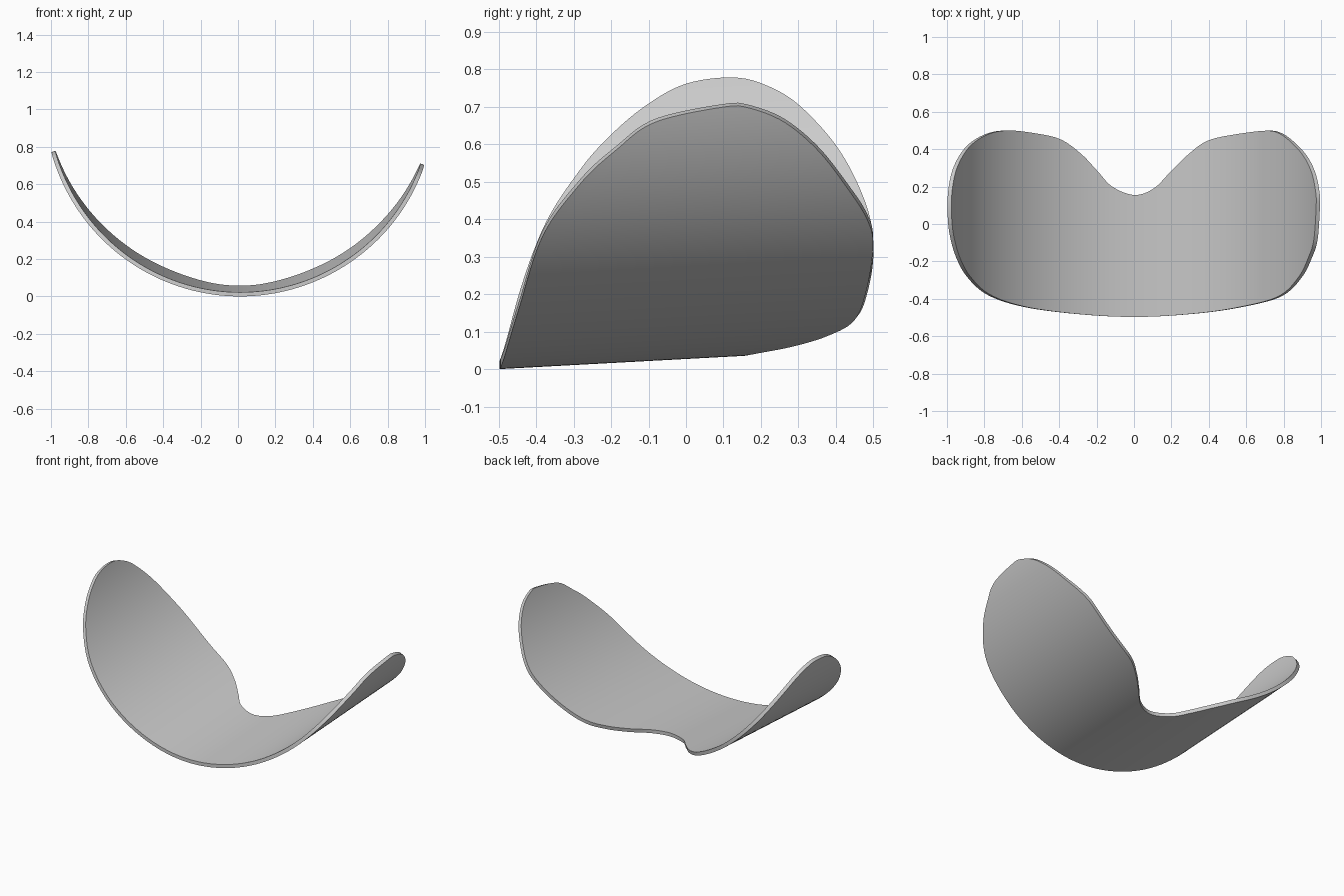
import bpy, bmesh
from math import radians, sin, cos, hypot

if "Cube" in bpy.data.objects:
    bpy.data.objects.remove(bpy.data.objects["Cube"])

R, CX, TILT, THICK = 1.058, 0.0115, 0.054, 0.022
COLS, ROWS = 160, 24

# Rim outline as (angle round the cylinder in degrees, y), left tip to right tip
lower = [(-72.4, .12), (-71.8, 0), (-69, -.10), (-64.6, -.195), (-58.7, -.283),
         (-49, -.377), (-35, -.442), (-17, -.482), (0, -.497), (17, -.480),
         (32, -.445), (47.5, -.385), (57, -.283), (62.5, -.184), (66.5, -.083)]
upper = [(68.3, .10), (67.9, .17), (65.3, .265), (60.1, .358), (53, .438),
         (47.6, .484), (42.5, .499), (31.9, .482), (21.9, .447), (15.8, .375),
         (10.4, .283), (5.2, .190), (-.6, .155), (-7.1, .200), (-11.5, .283),
         (-16.5, .375), (-22.9, .452), (-31, .484), (-41.3, .500), (-50.1, .478),
         (-59.6, .410), (-67.3, .305), (-71, .21)]
loop = lower + upper


def spline(first, last, steps=16):
    """Catmull-Rom samples of the closed rim between two control points."""
    n, out = len(loop), []
    for i in range(first, last):
        p = [loop[(i + k) % n] for k in (-1, 0, 1, 2)]
        for s in range(steps):
            t = s / steps
            out.append(tuple(0.5 * (2 * b + (c - a) * t + (2 * a - 5 * b + 4 * c - d) * t * t
                                    + (3 * b - a - 3 * c + d) * t ** 3)
                             for a, b, c, d in zip(*p)))
    out.append(loop[last % n])
    return out


def resample(pts, count):
    """Evenly spaced points along a polyline."""
    d = [0.0]
    for a, b in zip(pts, pts[1:]):
        d.append(d[-1] + hypot(radians(b[0] - a[0]) * R, b[1] - a[1]))
    out, j = [], 0
    for i in range(count + 1):
        goal = d[-1] * i / count
        while j < len(pts) - 2 and d[j + 1] < goal:
            j += 1
        f = (goal - d[j]) / (d[j + 1] - d[j])
        out.append(tuple(a + (b - a) * f for a, b in zip(pts[j], pts[j + 1])))
    return out


front = resample(spline(0, len(lower)), COLS)
back = resample(spline(len(lower), len(loop))[::-1], COLS)
back = back[::-1] if back[0][0] > 0 else back


def place(angle, y, r):
    a = radians(angle)
    return (CX + r * sin(a), y, R - r * cos(a) + TILT * (y + 0.497))


# Lens: outer and inner skins of a tilted cylinder, joined by a radial rim
bm = bmesh.new()
skins = []
for r in (R, R - THICK):
    grid = []
    for f, b in zip(front, back):
        grid.append([bm.verts.new(place(f[0] + (b[0] - f[0]) * k / ROWS,
                                        f[1] + (b[1] - f[1]) * k / ROWS, r))
                     for k in range(ROWS + 1)])
    for i in range(COLS):
        for k in range(ROWS):
            bm.faces.new((grid[i][k], grid[i + 1][k], grid[i + 1][k + 1], grid[i][k + 1]))
    skins.append(grid)
outer, inner = skins
for k in (0, ROWS):
    for i in range(COLS):
        bm.faces.new((outer[i][k], outer[i + 1][k], inner[i + 1][k], inner[i][k]))
bmesh.ops.remove_doubles(bm, verts=bm.verts, dist=1e-5)
bmesh.ops.recalc_face_normals(bm, faces=bm.faces)

mesh = bpy.data.meshes.new("curved_lens")
bm.to_mesh(mesh)
bm.free()
lens = bpy.data.objects.new("curved_lens", mesh)
bpy.context.collection.objects.link(lens)
bpy.context.view_layer.objects.active = lens
lens.select_set(True)
bpy.ops.object.shade_smooth_by_angle(angle=radians(40))
